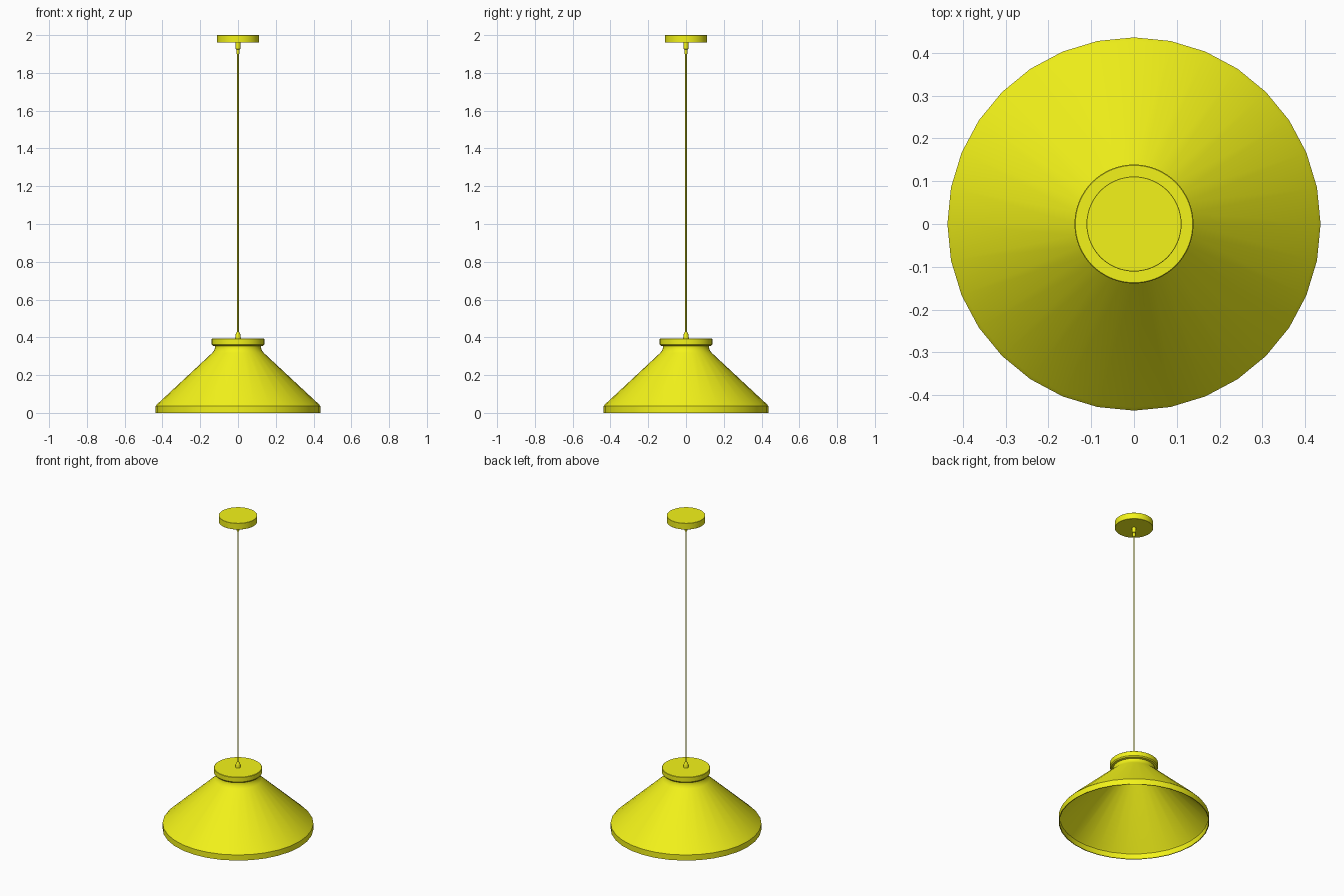
import bpy, bmesh
from math import sin, cos, tau

if "Cube" in bpy.data.objects:
    bpy.data.objects.remove(bpy.data.objects["Cube"])

yellow = bpy.data.materials.new("yellow_paint")
yellow.diffuse_color = (0.9, 0.9, 0.01, 1)
yellow.use_nodes = True
yellow.node_tree.nodes["Principled BSDF"].inputs["Base Color"].default_value = yellow.diffuse_color


def lathe(name, profile, sides, closed=False):
    """Spin (radius, height) points round z; radius 0 makes a pole."""
    bm = bmesh.new()
    rings = []
    for r, z in profile:
        if r == 0:
            rings.append([bm.verts.new((0, 0, z))] * sides)
        else:
            rings.append([bm.verts.new((r * cos(tau * i / sides), r * sin(tau * i / sides), z))
                          for i in range(sides)])
    pairs = list(zip(rings, rings[1:]))
    if closed:
        pairs.append((rings[-1], rings[0]))
    for a, b in pairs:
        for i in range(sides):
            j = (i + 1) % sides
            bm.faces.new(list(dict.fromkeys((a[i], a[j], b[j], b[i]))))
    bmesh.ops.recalc_face_normals(bm, faces=bm.faces)
    mesh = bpy.data.meshes.new(name)
    bm.to_mesh(mesh)
    bm.free()
    obj = bpy.data.objects.new(name, mesh)
    bpy.context.collection.objects.link(obj)
    mesh.materials.append(yellow)
    bpy.ops.object.select_all(action='DESELECT')
    obj.select_set(True)
    bpy.context.view_layer.objects.active = obj
    bpy.ops.object.shade_smooth_by_angle(angle=0.6)
    return obj


# Thin hollow shade: outer wall up, inner wall back down
lathe("shade", [(0.436, 0), (0.436, 0.036), (0.428, 0.046), (0.136, 0.318), (0.126, 0.332),
                (0.122, 0.345), (0.122, 0.358), (0.118, 0.358), (0.118, 0.343),
                (0.122, 0.330), (0.132, 0.315), (0.424, 0.043), (0.431, 0.034), (0.431, 0)],
      32, closed=True)

# Cap closing the neck, with a rounded lower edge
lathe("shade_cap", [(0, 0.353), (0.125, 0.353), (0.134, 0.356), (0.139, 0.363),
                    (0.139, 0.391), (0.137, 0.393), (0, 0.393)], 64)

# Cord grip on the cap
lathe("lower_cord_grip", [(0, 0.392), (0.015, 0.392), (0.014, 0.408), (0.011, 0.420),
                          (0.006, 0.428), (0, 0.428)], 24)

# Cord
lathe("cord", [(0, 0.40), (0.0042, 0.40), (0.0042, 1.95), (0, 1.95)], 16)

# Stepped cord grip under the canopy
lathe("upper_cord_grip", [(0, 1.900), (0.007, 1.900), (0.009, 1.925), (0.013, 1.927),
                          (0.013, 1.961), (0, 1.961)], 24)

# Ceiling canopy
lathe("ceiling_canopy", [(0, 1.96), (0.110, 1.96), (0.111, 1.961), (0.111, 1.999),
                         (0.110, 2.0), (0, 2.0)], 64)
